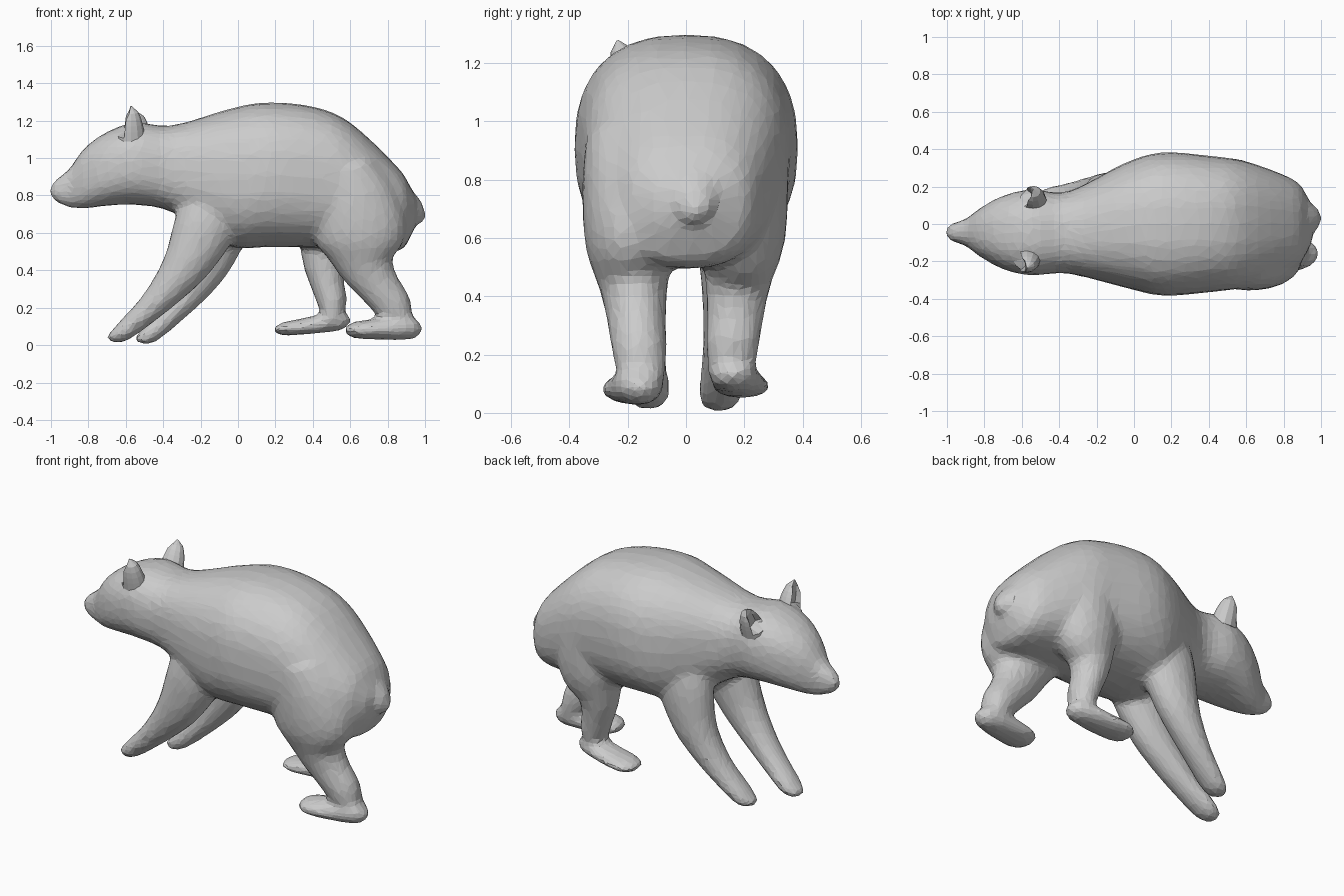
import bpy, bmesh
from math import sin, cos, tau, copysign
from mathutils import Vector

if "Cube" in bpy.data.objects:
    bpy.data.objects.remove(bpy.data.objects["Cube"])


def refine(rows, steps):
    """Smooth curve through rows of (x, y, z, height radius, side radius)."""
    pts = [rows[0]] + rows + [rows[-1]]
    out = []
    for a, b, c, d in zip(pts, pts[1:], pts[2:], pts[3:]):
        for s in range(steps):
            t = s / steps
            out.append([0.5 * (2*q + (r - p)*t + (2*p - 5*q + 4*r - w)*t*t
                               + (3*q - p - 3*r + w)*t**3)
                        for p, q, r, w in zip(a, b, c, d)])
    return out + [list(rows[-1])]


def loft(bm, rows, sides=20, power=1.0, axis=None, steps=4):
    """Closed tube of elliptical rings along a path."""
    rows = refine(rows, steps)
    rings = []
    for i, (x, y, z, ru, rv) in enumerate(rows):
        p, q = rows[max(i - 1, 0)], rows[min(i + 1, len(rows) - 1)]
        t = (axis or Vector(q[:3]) - Vector(p[:3])).normalized()
        u = Vector((0, 1, 0)).cross(t).normalized()
        v = t.cross(u)
        ring = []
        for k in range(sides):
            c, s = cos(tau * k / sides), sin(tau * k / sides)
            c, s = (copysign(abs(n) ** power, n) for n in (c, s))
            ring.append(bm.verts.new(Vector((x, y, z)) + u*c*max(ru, .004) + v*s*max(rv, .004)))
        rings.append(ring)
    faces = [bm.faces.new((a[k], a[(k+1) % sides], b[(k+1) % sides], b[k]))
             for a, b in zip(rings, rings[1:]) for k in range(sides)]
    faces += [bm.faces.new(rings[0]), bm.faces.new(rings[-1])]
    bmesh.ops.recalc_face_normals(bm, faces=faces)
    return rings


def make_object(name, bm):
    me = bpy.data.meshes.new(name)
    bm.to_mesh(me)
    bm.free()
    ob = bpy.data.objects.new(name, me)
    bpy.context.collection.objects.link(ob)
    return ob


def side_radius(r):
    return min(.055 + .4*r, 2.2*r)


bm = bmesh.new()

# head, neck and torso: x, top z, bottom z, half width; the head leans to -y
torso = [(-1.005, .85, .80, .025), (-.97, .89, .765, .05), (-.90, .945, .735, .072),
         (-.82, 1.055, .73, .132), (-.70, 1.14, .745, .197), (-.55, 1.19, .75, .23),
         (-.35, 1.175, .71, .22), (-.05, 1.262, .53, .333), (.15, 1.297, .525, .383),
         (.40, 1.275, .52, .365), (.60, 1.19, .50, .335), (.85, .955, .50, .24),
         (.92, .85, .575, .16), (.955, .78, .66, .085)]
loft(bm, [(x, .045*max(-1, min(0, x/.3)), (t + b)/2, (t - b)/2, w) for x, t, b, w in torso],
     28, .82, Vector((1, 0, 0)))

# front legs: x, z, radius; the right one trails behind the left one
front = [(-.10, .93, .10), (-.12, .80, .15), (-.17, .65, .17), (-.26, .46, .135),
         (-.36, .32, .10), (-.48, .19, .072), (-.63, .06, .05), (-.70, .044, .015)]
loft(bm, [(x, -.115 - .24*z*(1 - z), z, r, side_radius(r)) for x, z, r in front])
loft(bm, [(x + .15*(max(0, .82 - z)/.78)**.6, .10 + .24*z*(1 - z), z - .008, r, side_radius(r))
          for x, z, r in front])

# hind legs and feet: the right one is slimmer and steps forward
hind = [(.56, .95, .16), (.61, .78, .23), (.66, .58, .245), (.685, .43, .155),
        (.755, .31, .115), (.83, .21, .10), (.88, .11, .06)]
loft(bm, [(x, -.14 - .09*z, z, r, side_radius(r)) for x, z, r in hind])
loft(bm, [(x - .1 - .27*(max(0, .78 - z)/.65)**1.3, .14 + .09*z, z + .02, r*.8,
           side_radius(r*.95)) for x, z, r in hind])
foot = [(.968, .12, .02, .03), (.93, .10, .068, .075), (.76, .085, .057, .098),
        (.62, .081, .044, .092), (.568, .08, .012, .03)]
loft(bm, [(x, -.15 - .14*(.968 - x), z, h, w) for x, z, h, w in foot])
loft(bm, [(x - .38, .155 + .12*(.968 - x), z + .04*(x - .568)/.4, h*.8, w)
          for x, z, h, w in foot])

# tail
loft(bm, [(x, .03, z, r, r*1.4) for x, z, r in
          ((.87, .80, .06), (.925, .745, .06), (.965, .69, .043), (.978, .645, .01))])

# fuse everything into one faceted skin
body = make_object("bear_body", bm)
remesh = body.modifiers.new("fuse", 'REMESH')
remesh.mode, remesh.voxel_size = 'VOXEL', .02
smooth = body.modifiers.new("soften", 'SMOOTH')
smooth.factor, smooth.iterations = .5, 8
body.modifiers.new("facets", 'DECIMATE').ratio = .14
fused = bpy.data.meshes.new_from_object(
    body.evaluated_get(bpy.context.evaluated_depsgraph_get()))
body.modifiers.clear()
body.data = fused
fused.polygons.foreach_set("use_smooth", [False] * len(fused.polygons))

# ears: tapered cups leaning outward, slightly hollowed on the forward side
for name, x, y, side, height, lean in (("left_ear", -.572, -.18, -1, .187, .055),
                                       ("right_ear", -.54, .115, 1, .155, .07)):
    bm = bmesh.new()
    path = []
    for i in range(7):
        t = i / 6
        r = (1 - t**4) ** .5 * (1 - .35*t)
        path.append((x, y + lean*t*side, 1.09 + height*t, .078*r, .066*r))
    for ring in loft(bm, path, 12, steps=1)[2:-1]:
        mid = sum((v.co for v in ring), Vector()) / len(ring)
        for v in ring:
            if v.co.x < mid.x and abs(v.co.y - mid.y) < .03:
                v.co.x = mid.x - .01
    make_object(name, bm)
